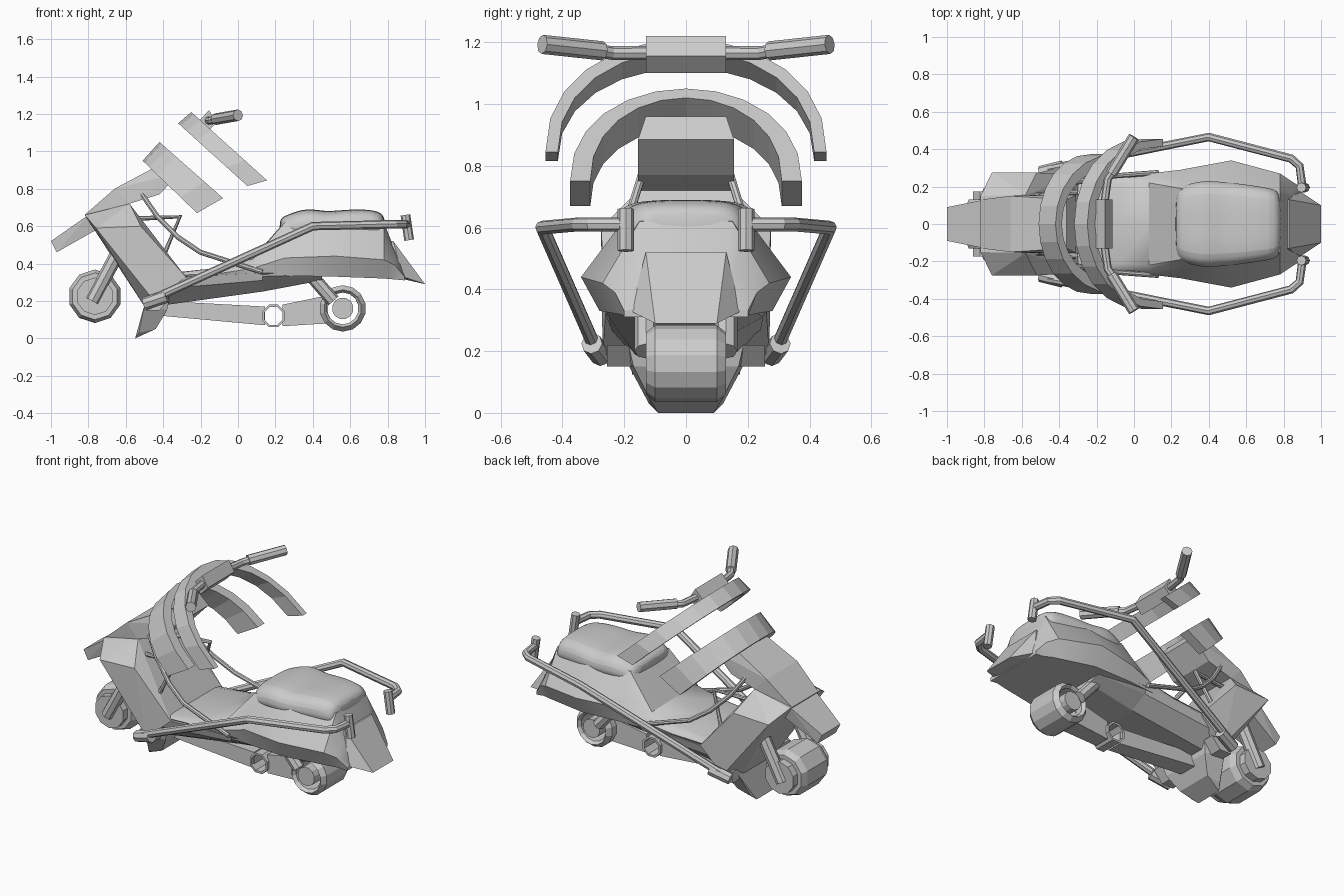
import bpy, bmesh, math
from mathutils import Vector

if "Cube" in bpy.data.objects:
    bpy.data.objects.remove(bpy.data.objects["Cube"])


def finish(name, bm):
    bmesh.ops.recalc_face_normals(bm, faces=bm.faces)
    me = bpy.data.meshes.new(name)
    bm.to_mesh(me)
    bm.free()
    ob = bpy.data.objects.new(name, me)
    bpy.context.collection.objects.link(ob)
    return ob


def loft(name, rings, loop=False):
    bm = bmesh.new()
    vs = [[bm.verts.new(p) for p in r] for r in rings]
    n = len(vs[0])
    for i in range(len(vs) if loop else len(vs) - 1):
        a, b = vs[i], vs[(i + 1) % len(vs)]
        for j in range(n):
            bm.faces.new((a[j], a[(j + 1) % n], b[(j + 1) % n], b[j]))
    if not loop:
        bm.faces.new(vs[0])
        bm.faces.new(vs[-1])
    return finish(name, bm)


def body_loft(name, sections):
    """Half sections of (y, z) from top centre to bottom centre, mirrored over y."""
    return loft(name, [[(x, y, z) for y, z in h] + [(x, -y, z) for y, z in h[-2:0:-1]]
                       for x, h in sections])


def hull(name, pts):
    """Convex block from (x, half width, z) points, symmetric over y."""
    bm = bmesh.new()
    for x, y, z in pts:
        bm.verts.new((x, y, z))
        bm.verts.new((x, -y, z))
    bmesh.ops.convex_hull(bm, input=bm.verts)
    bmesh.ops.dissolve_limit(bm, angle_limit=0.03, verts=bm.verts, edges=bm.edges)
    return finish(name, bm)


def turned(name, x, z, prof, n=10, ring=False):
    """Profile of (radius, y) turned around a cross axle."""
    return loft(name, [[(x + r * math.cos(2 * math.pi * (k + .5) / n), y,
                         z + r * math.sin(2 * math.pi * (k + .5) / n)) for k in range(n)]
                       for r, y in prof], ring)


def tubes(name, pts, r):
    """A mirrored pair of faceted bars."""
    for side, s in (("left", 1), ("right", -1)):
        cu = bpy.data.curves.new(name, 'CURVE')
        cu.dimensions = '3D'
        cu.bevel_depth, cu.bevel_resolution, cu.use_fill_caps = r, 2, True
        sp = cu.splines.new('POLY')
        sp.use_smooth = False
        sp.points.add(len(pts) - 1)
        for p, (x, y, z) in zip(sp.points, pts):
            p.co = (x, y * s, z, 1)
        ob = bpy.data.objects.new(f"{name}_{side}", cu)
        bpy.context.collection.objects.link(ob)
        bpy.ops.object.select_all(action='DESELECT')
        bpy.context.view_layer.objects.active = ob
        ob.select_set(True)
        bpy.ops.object.convert(target='MESH')
        bpy.ops.object.shade_flat()


def arch(name, w, th, low, high, n=12):
    """Leaning half-ring; low and high are (base, apex) pairs of (x, z)."""
    rings = []
    for i in range(n + 1):
        t = math.pi * i / n
        ring = []
        for (b, a), inner in ((low, 0), (high, 0), (high, 1), (low, 1)):
            s = math.sin(t) ** .9 if 0 < i < n else 0
            s *= 1 - .1 * inner
            p = Vector(b).lerp(Vector(a), s)
            ring.append((p.x, (w - th * inner) * math.cos(t), p.y))
        rings.append(ring)
    return loft(name, rings)


# Leg shield with sloping shoulders, neck, beak and chin
hull("leg_shield", [(-.82, .15, .66), (-.76, .275, .59), (-.52, .275, .60), (-.58, .155, .72),
                    (-.28, .26, .33), (-.44, .27, .19), (-.5, .15, .17)])
hull("neck", [(-.82, .13, .66), (-.66, .15, .80), (-.36, .13, .96), (-.31, .155, .885),
              (-.42, .155, .77), (-.58, .155, .72)])
hull("beak", [(-1, .09, .52), (-.97, .09, .46), (-.74, .12, .59), (-.80, .13, .66)])
hull("chin", [(-.55, .09, 0), (-.53, .12, .03), (-.44, .12, .05), (-.38, .17, .15),
              (-.35, .2, .28), (-.5, .2, .18)])
hull("footing", [(-.5, .255, .22), (-.5, .255, .15), (-.42, .255, .15), (-.36, .255, .22)])

# Two open hoops
arch("lower_hoop", .375, .065, ((-.22, .67), (-.51, .95)), ((-.08, .75), (-.42, 1.05)))
arch("upper_hoop", .455, .04, ((.05, .815), (-.32, 1.15)), ((.155, .845), (-.25, 1.21)))

# Handlebar
hull("handlebar_clamp", [(-.215, .13, 1.155), (-.155, .13, 1.22), (-.115, .13, 1.155),
                         (-.165, .13, 1.10)])
tubes("handlebar", [(-.16, .1, 1.165), (-.14, .24, 1.165), (-.1, .3, 1.175)], .022)
tubes("grip", [(-.12, .27, 1.172), (0, .465, 1.193)], .031)

# Lower hull and rear fairing
body_loft("lower_hull", [
    (-.45, [(0, .32), (.25, .32), (.24, .26), (.15, .17), (0, .17)]),
    (.13, [(0, .36), (.27, .35), (.25, .31), (.14, .25), (0, .25)]),
    (.45, [(0, .36), (.27, .345), (.22, .33), (.14, .31), (0, .31)])])
fairing = body_loft("rear_fairing", [
    (-.36, [(0, .35), (.2, .35), (.24, .345), (.25, .335), (.22, .31), (0, .31)]),
    (-.08, [(0, .38), (.21, .38), (.245, .37), (.26, .35), (.25, .325), (0, .325)]),
    (.08, [(0, .43), (.22, .425), (.245, .40), (.27, .375), (.26, .33), (0, .33)]),
    (.25, [(0, .625), (.19, .62), (.235, .55), (.29, .43), (.27, .335), (0, .335)]),
    (.52, [(0, .645), (.18, .645), (.22, .6), (.34, .44), (.28, .33), (0, .33)]),
    (.78, [(0, .62), (.15, .62), (.18, .57), (.27, .42), (.22, .32), (0, .32)]),
    (.84, [(0, .47), (.12, .47), (.16, .46), (.23, .39), (.2, .315), (0, .315)]),
    (.89, [(0, .34), (.1, .34), (.16, .34), (.2, .33), (.2, .31), (0, .31)])])
hull("tail_flap", [(.80, .13, .52), (.83, .13, .52), (.88, .18, .33), (1, .10, .29),
                   (.87, .12, .32)])

# Cushioned seat
seat = body_loft("seat", [
    (x, [(0, t), (w * .8, t), (w, t - .05), (w + .01, .54), (0, .54)])
    for x, w, t in ((.22, .18, .64), (.26, .205, .66), (.37, .235, .70), (.47, .225, .675),
                    (.58, .215, .69), (.74, .19, .69), (.79, .17, .65))])
sub = seat.modifiers.new("round", 'SUBSURF')
sub.levels = sub.render_levels = 2

# Front wheel and fork
turned("front_wheel", -.765, .225, [(.1, -.175), (.1, -.13), (.125, -.13), (.143, -.09),
                                    (.143, .09), (.125, .13), (.1, .13), (.1, .175)])
tubes("fork_leg", [(-.78, .165, .2), (-.62, .165, .5)], .038)

# Rear wheel: hollow tyre with a separate core
turned("rear_tyre", .56, .16, [(.085, -.11), (.1, -.13), (.124, -.1), (.124, .1),
                               (.1, .13), (.085, .11)], 14, True)
turned("rear_core", .56, .16, [(.058, -.13), (.058, .13)], 12)

# Trailing arm with a hollow pivot
turned("arm_pivot", .19, .12, [(.052, -.07), (.065, -.07), (.065, .07), (.052, .07)], 8, True)
hull("arm_front", [(-.4, .06, .20), (-.4, .06, .12), (.145, .05, .07), (.145, .05, .17),
                   (.13, .05, .12)])
hull("arm_rear", [(.238, .05, .18), (.238, .05, .065), (.48, .06, .08), (.48, .06, .23)])

# Rear shocks
tubes("rear_shock", [(.38, .13, .35), (.51, .13, .2)], .036)

# Side rails with upright end handles
tubes("side_rail", [(-.5, .285, .19), (.4, .465, .6), (.84, .35, .61), (.885, .31, .61),
                    (.9, .2, .61)], .023)
tubes("rail_handle", [(.895, .195, .66), (.915, .195, .525)], .026)
tubes("rail_socket", [(-.5, .275, .185), (-.38, .305, .225)], .035)

# Cables and bracket struts behind the shield
tubes("cable", [(-.52, .14, .78), (-.43, .18, .65), (-.32, .22, .54), (-.2, .25, .46),
                (.13, .275, .355)], .014)
tubes("bracket", [(-.56, .15, .64), (-.31, .17, .65), (-.42, .23, .39)], .014)

for ob in (fairing, seat):
    bpy.ops.object.select_all(action='DESELECT')
    bpy.context.view_layer.objects.active = ob
    ob.select_set(True)
    bpy.ops.object.shade_smooth_by_angle(angle=math.radians(30))
